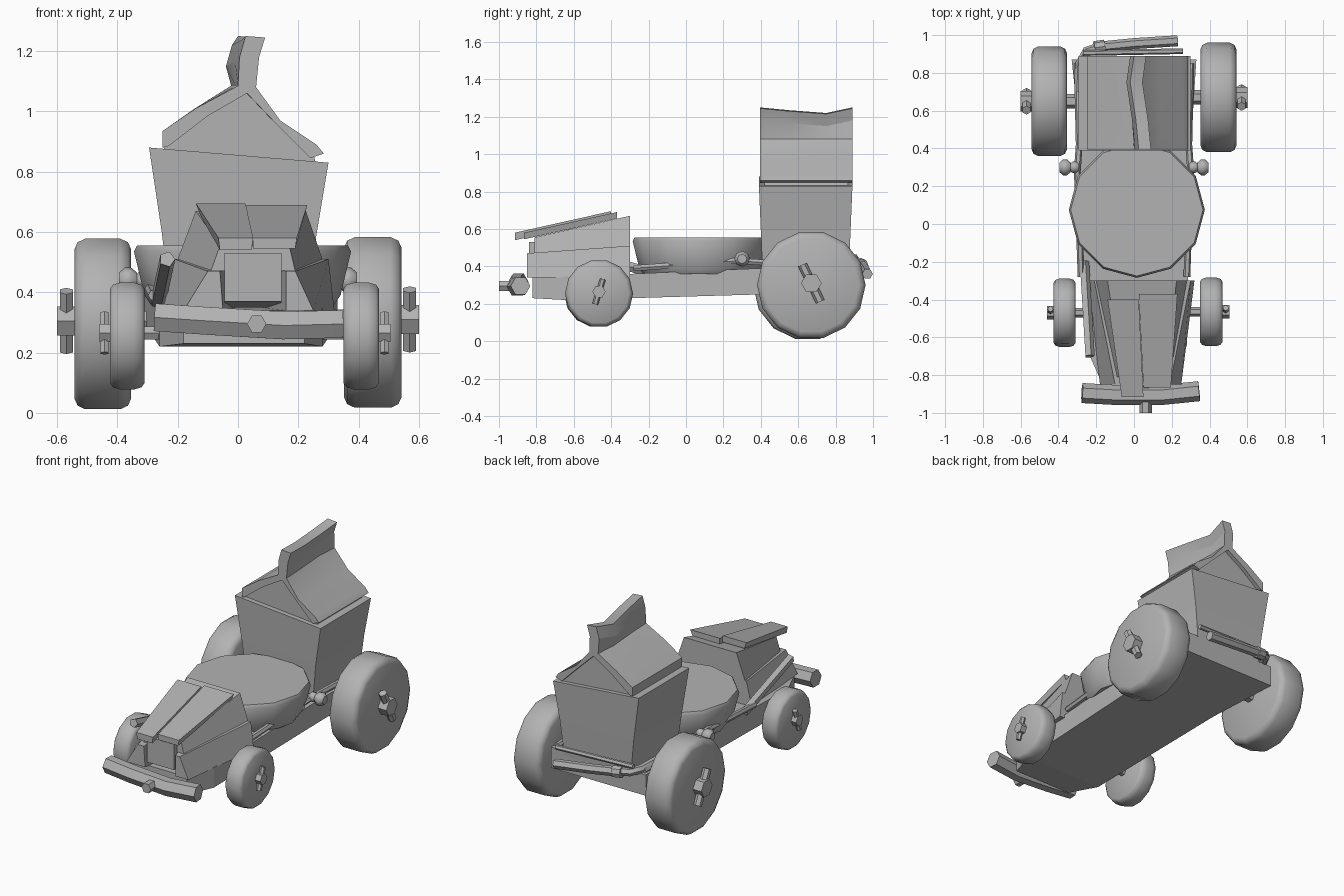
import bpy, bmesh, math
from mathutils import Vector

cube = bpy.data.objects.get("Cube")
if cube:
    bpy.data.objects.remove(cube, do_unlink=True)

grey = bpy.data.materials.new("plain_grey")
grey.use_nodes = True
colour = (0.45, 0.45, 0.45, 1)
grey.diffuse_color = colour
grey.node_tree.nodes["Principled BSDF"].inputs["Base Color"].default_value = colour


def loft(name, rings, smooth=0):
    """Skin a list of equal rings, cap both ends, smooth edges under an angle."""
    bm = bmesh.new()
    rows = [[bm.verts.new(p) for p in ring] for ring in rings]
    n = len(rows[0])
    for a, b in zip(rows, rows[1:]):
        for i in range(n):
            j = (i + 1) % n
            bm.faces.new((a[i], a[j], b[j], b[i]))
    bm.faces.new(rows[0])
    bm.faces.new(rows[-1])
    bmesh.ops.recalc_face_normals(bm, faces=bm.faces)
    for f in bm.faces:
        f.smooth = smooth > 0
    for e in bm.edges:
        e.smooth = e.calc_face_angle(0) < math.radians(smooth)
    mesh = bpy.data.meshes.new(name)
    bm.to_mesh(mesh)
    bm.free()
    mesh.materials.append(grey)
    obj = bpy.data.objects.new(name, mesh)
    bpy.context.collection.objects.link(obj)
    return obj


def circle(centre, direction, radius, sides):
    d = Vector(direction).normalized()
    ref = Vector((1, 0, 0)) if abs(d.z) > 0.7 else Vector((0, 0, 1))
    u = d.cross(ref).normalized()
    v = d.cross(u)
    return [Vector(centre) + radius * (u * math.cos(t) + v * math.sin(t))
            for t in (math.tau * i / sides for i in range(sides))]


def tube(name, path, radius, sides=6, smooth=0):
    pts = [Vector(p) for p in path]
    rings = []
    for i, p in enumerate(pts):
        d = pts[min(i + 1, len(pts) - 1)] - pts[max(i - 1, 0)]
        rings.append(circle(p, d, radius, sides))
    return loft(name, rings, smooth)


def section(y, bottom, top):
    """Four-cornered ring at y; bottom and top are (left x, right x, z)."""
    return [(bottom[0], y, bottom[2]), (bottom[1], y, bottom[2]),
            (top[1], y, top[2]), (top[0], y, top[2])]


# Chassis slab, narrowed at the nose
loft("chassis", [
    section(-0.82, (-0.18, 0.22, 0.23), (-0.18, 0.22, 0.34)),
    section(-0.64, (-0.26, 0.28, 0.22), (-0.26, 0.28, 0.345)),
    section(0.40, (-0.28, 0.30, 0.25), (-0.28, 0.30, 0.39)),
    section(0.87, (-0.33, 0.33, 0.27), (-0.33, 0.33, 0.40))])

# Hood: flared lower tier, upper tier, grille and two lid boards
loft("hood_lower", [
    section(-0.85, (-0.18, -0.05, 0.34), (-0.10, -0.06, 0.47)),
    section(-0.30, (-0.25, 0.02, 0.34), (-0.21, 0.02, 0.51))])
loft("hood_lower_left", [
    section(-0.85, (0.16, 0.25, 0.34), (0.16, 0.19, 0.47)),
    section(-0.30, (0.02, 0.32, 0.34), (0.02, 0.30, 0.51))])
loft("hood_upper", [
    section(-0.81, (-0.09, 0.19, 0.47), (-0.06, 0.17, 0.555)),
    section(-0.30, (-0.20, 0.28, 0.51), (-0.14, 0.225, 0.67))])
loft("grille", [
    section(-0.84, (-0.045, 0.145, 0.37), (-0.045, 0.145, 0.53)),
    section(-0.60, (-0.045, 0.145, 0.35), (-0.045, 0.145, 0.53))])
loft("lid_right", [
    section(-0.915, (-0.06, 0.045, 0.54), (-0.065, 0.05, 0.58)),
    section(-0.40, (-0.125, 0.025, 0.655), (-0.14, 0.025, 0.695))])
loft("lid_left", [
    section(-0.865, (0.05, 0.19, 0.545), (0.05, 0.195, 0.58)),
    section(-0.37, (0.025, 0.215, 0.655), (0.025, 0.23, 0.69))])

# Round tub in the middle
axis = (0, 0, 1)
loft("tub", [circle((0.015, 0.075, z), axis, r, 12) for z, r in
             ((0.36, 0.305), (0.39, 0.325), (0.535, 0.36), (0.555, 0.35))], 40)


# Cabin box, wider at the top, with a sloping rim
def rect(z0, z1, left, right, front, back):
    return [(left, front, z0), (right, front, z1), (right, back, z1), (left, back, z0)]


loft("cabin_box", [rect(0.37, 0.37, -0.225, 0.235, 0.41, 0.87),
                   rect(0.60, 0.59, -0.253, 0.26, 0.40, 0.88),
                   rect(0.88, 0.83, -0.295, 0.30, 0.39, 0.89)])

# Gable filling under the roof
gable = [(-0.25, 0.86), (0.26, 0.82), (0.25, 0.86), (0.03, 1.065), (-0.24, 0.90)]
loft("gable", [[(x, y, z) for x, z in gable] for y in (0.42, 0.865)])

# Folded roof whose ridge rises into a crooked fin
roof = [(-0.25, 0.88), (-0.25, 0.935), (-0.14, 1.01), (0.0, 1.085), (0.005, 1.17),
        (0.025, 1.24), (0.09, 1.235), (0.07, 1.17), (0.06, 1.08), (0.14, 0.97),
        (0.26, 0.89), (0.285, 0.86), (0.24, 0.845), (0.13, 0.955), (0.03, 1.06),
        (-0.10, 0.985), (-0.23, 0.885)]
bends = [(0.395, 0.0, 0.01), (0.55, -0.015, -0.005), (0.75, -0.045, -0.02), (0.89, -0.025, 0.01)]
loft("roof", [[(x + dx * max(0, min(1, (z - 1.0) * 6)), y, z + (dz if z > 1.1 else 0))
               for x, z in roof] for y, dx, dz in bends], 20)


# Wheels with rounded treads, stub axles, hex hubs and cross pins
def wheel(name, inner, outer, y, z, radius, hub_end, hub_r, tilt, sides):
    s = 1 if outer > 0 else -1
    c = radius / 0.29
    steps = [(inner, -0.035), (inner + s * 0.01, -0.012), (inner + s * 0.035, 0),
             (outer - s * 0.035, 0), (outer - s * 0.01, -0.012), (outer, -0.035)]
    loft(name + "_tire", [circle((x, y, z), (1, 0, 0), radius + dr * c, sides)
                          for x, dr in steps], 42)
    tube(name + "_axle", [(s * 0.2, y, z + 0.01), (inner + s * 0.02, y, z + 0.01)], hub_r * 0.7)
    tube(name + "_hub", [(outer - s * 0.02, y, z + 0.01), (hub_end, y, z + 0.01)], hub_r)
    px = outer + s * hub_r * 0.5
    dy, dz = hub_r * 2 * math.sin(tilt), hub_r * 2 * math.cos(tilt)
    tube(name + "_pin", [(px, y - dy, z + 0.01 + dz), (px, y + dy, z + 0.01 - dz)], hub_r * 0.45)


wheel("rear_left_wheel", 0.352, 0.542, 0.67, 0.30, 0.29, 0.60, 0.055, 0.45, 14)
wheel("rear_right_wheel", -0.355, -0.542, 0.65, 0.295, 0.29, -0.60, 0.055, 0.45, 14)
wheel("front_left_wheel", 0.35, 0.468, -0.465, 0.255, 0.182, 0.505, 0.035, -0.3, 14)
wheel("front_right_wheel", -0.31, -0.425, -0.47, 0.255, 0.182, -0.46, 0.035, -0.3, 14)

# Front bumper and its bolt
tube("bumper", [(-0.275, -0.895, 0.317), (-0.10, -0.905, 0.305),
                (0.15, -0.905, 0.29), (0.345, -0.885, 0.295)], 0.053, 6, 25)
tube("bumper_bolt", [(0.062, -0.86, 0.295), (0.062, -1.0, 0.295)], 0.032)

# Slanting side pipe beside the hood
tube("side_pipe", [(-0.235, -0.70, 0.51), (-0.265, -0.20, 0.37)], 0.027, 5)

# Side rods and knobs on both sides
for side, s, off in (("left", 1, 0.01), ("right", -1, -0.01)):
    tube(side + "_rod", [(s * 0.27 + off, -0.28, 0.39), (s * 0.29 + off, 0.28, 0.43),
                         (s * 0.29, 0.42, 0.42), (s * 0.30, 0.85, 0.41)], 0.018)
    kx = s * 0.35 + off
    for part, x0, x1, r in (("inner", 0.28, 0.33, 0.03), ("outer", 0.325, 0.385, 0.042)):
        mid = (x0 + x1) / 2
        loft(side + "_knob_" + part,
             [circle((s * x + off, 0.30, 0.44), (1, 0, 0), rr, 8)
              for x, rr in ((x0, r * 0.6), (mid - 0.01, r), (mid + 0.01, r), (x1, r * 0.6))], 50)

# Exhaust wrapped behind the cabin, with a thin crossbar above
tube("exhaust", [(-0.29, 0.70, 0.42), (-0.285, 0.85, 0.42), (-0.25, 0.915, 0.415),
                 (-0.17, 0.94, 0.41)], 0.025, 6, 40)
tube("exhaust_tail", [(-0.20, 0.935, 0.41), (0.0, 0.955, 0.385), (0.23, 0.97, 0.36)], 0.029, 6)
tube("exhaust_collar", [(-0.21, 0.932, 0.41), (-0.155, 0.94, 0.405)], 0.036, 8)
tube("rear_crossbar", [(-0.27, 0.905, 0.45), (0.26, 0.915, 0.435)], 0.015)
